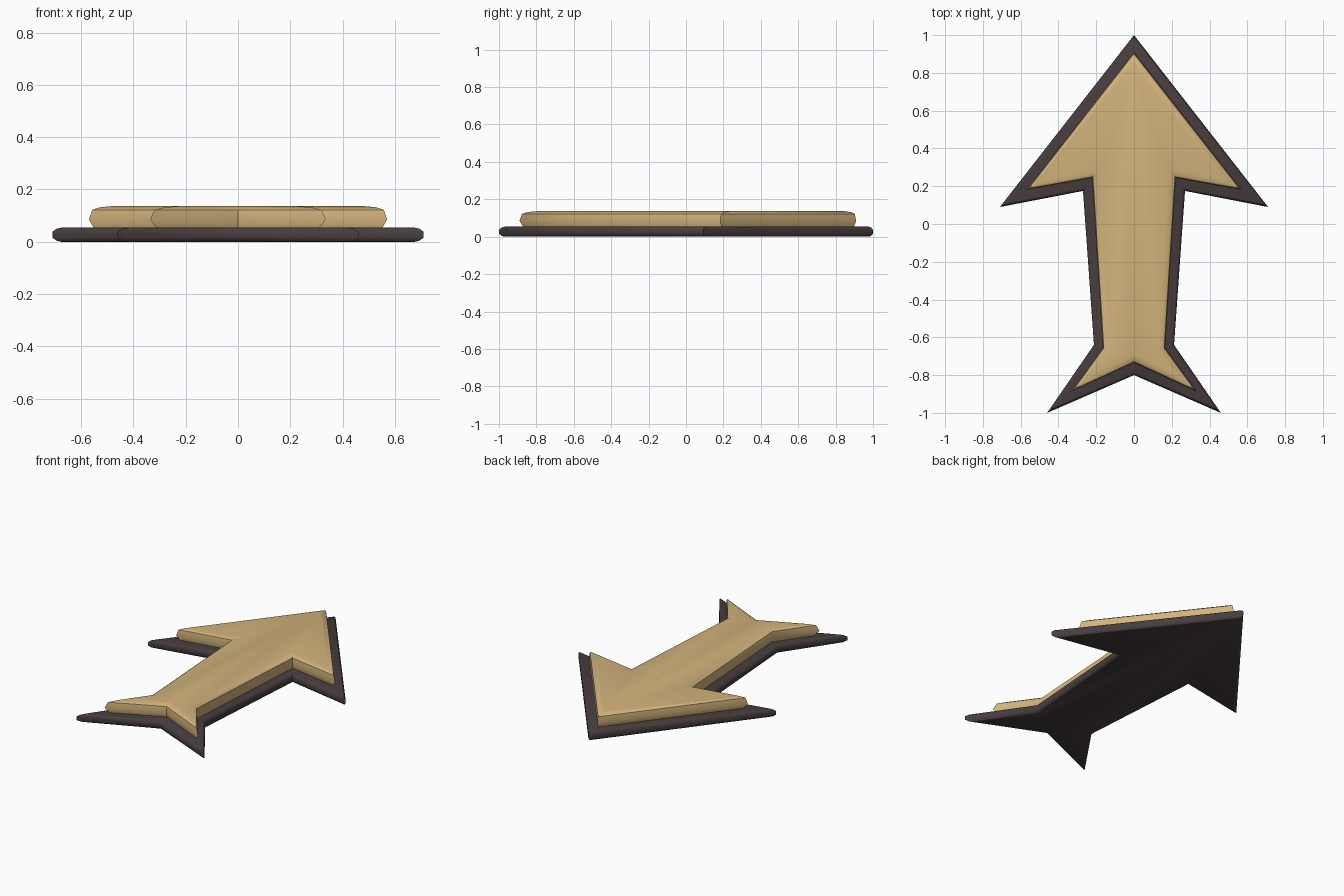
import bpy, bmesh, math
from mathutils import Vector

if "Cube" in bpy.data.objects:
    bpy.data.objects.remove(bpy.data.objects["Cube"])


def material(name, rgb):
    m = bpy.data.materials.new(name)
    m.diffuse_color = (*rgb, 1)
    m.use_nodes = True
    m.node_tree.nodes["Principled BSDF"].inputs["Base Color"].default_value = m.diffuse_color
    return m


def mirrored(half):
    """Full clockwise outline from the right half (first and last points on the axis)."""
    return [Vector(p) for p in half] + [Vector((-x, y)) for x, y in half[-2:0:-1]]


def inset(points, d):
    """Move every edge of a clockwise outline inward by d, with mitred corners."""
    result = []
    for i, p in enumerate(points):
        a = (p - points[i - 1]).normalized()
        b = (points[(i + 1) % len(points)] - p).normalized()
        na, nb = Vector((a.y, -a.x)), Vector((b.y, -b.x))
        result.append(p + (na + nb) * (d / (1 + na.dot(nb))))
    return result


def rounded_plate(name, half, profile, mat):
    """Stack inset copies of an outline; profile holds (height, inset) pairs."""
    outline = mirrored(half)
    bm = bmesh.new()
    rings = [[bm.verts.new((p.x, p.y, z)) for p in inset(outline, d)] for z, d in profile]
    n = len(outline)
    for lower, upper in zip(rings, rings[1:]):
        for i in range(n):
            j = (i + 1) % n
            bm.faces.new((lower[i], lower[j], upper[j], upper[i]))
    bm.faces.new(rings[0])
    bm.faces.new(rings[-1])
    bmesh.ops.recalc_face_normals(bm, faces=bm.faces)
    mesh = bpy.data.meshes.new(name)
    bm.to_mesh(mesh)
    bm.free()
    mesh.materials.append(mat)
    obj = bpy.data.objects.new(name, mesh)
    bpy.context.collection.objects.link(obj)
    bpy.ops.object.select_all(action='DESELECT')
    obj.select_set(True)
    bpy.context.view_layer.objects.active = obj
    bpy.ops.object.shade_smooth_by_angle(angle=math.radians(42))


dark = material("dark brown", (0.062, 0.046, 0.048))
gold = material("pale gold", (0.64, 0.45, 0.20))

# Dark backing plate
rounded_plate("arrow_backing",
              [(0, 1.0), (0.71, 0.09), (0.27, 0.175), (0.212, -0.64), (0.46, -1.0), (0, -0.80)],
              [(0, 0.014), (0.004, 0.007), (0.016, 0), (0.038, 0), (0.05, 0.007), (0.054, 0.014)],
              dark)

# Raised gold arrow
rounded_plate("arrow_face",
              [(0, 0.91), (0.57, 0.18), (0.222, 0.243), (0.165, -0.655), (0.335, -0.89), (0, -0.735)],
              [(0.05, 0.009), (0.06, 0.006), (0.085, 0), (0.122, 0.005), (0.132, 0.018), (0.137, 0.04)],
              gold)
